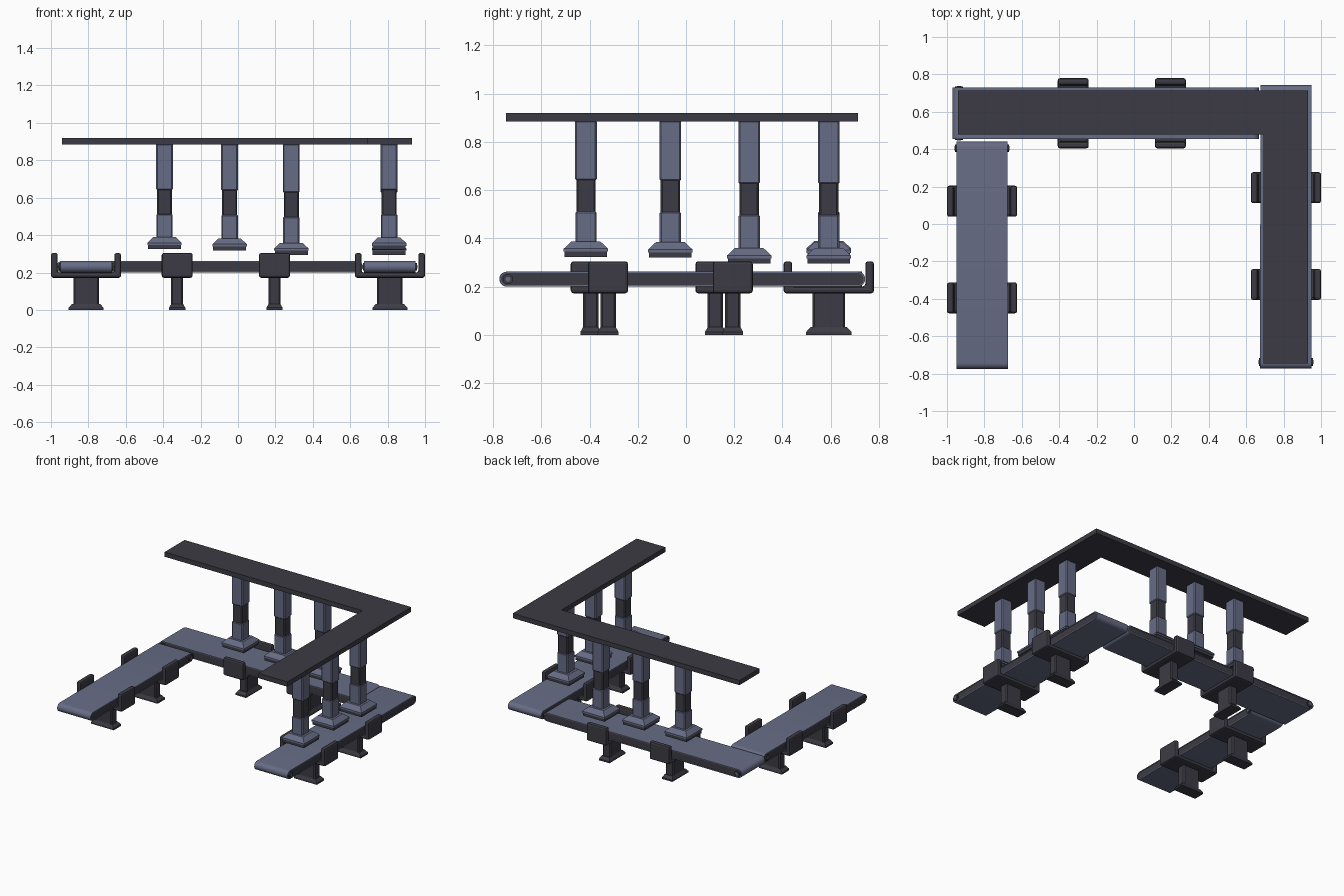
import bpy, bmesh, math
from mathutils import Matrix, Vector

if "Cube" in bpy.data.objects:
    bpy.data.objects.remove(bpy.data.objects["Cube"])


def material(name, rgb):
    m = bpy.data.materials.new(name)
    m.diffuse_color = (*rgb, 1)
    m.use_nodes = True
    m.node_tree.nodes["Principled BSDF"].inputs["Base Color"].default_value = m.diffuse_color
    return m


BLUE = material("slate_blue", (0.135, 0.150, 0.235))
DARK = material("charcoal", (0.046, 0.044, 0.058))


def finish(name, bm, mat, matrix=Matrix(), bevel=0, segments=1, smooth=False):
    bmesh.ops.recalc_face_normals(bm, faces=bm.faces)
    me = bpy.data.meshes.new(name)
    bm.to_mesh(me)
    bm.free()
    ob = bpy.data.objects.new(name, me)
    bpy.context.collection.objects.link(ob)
    me.materials.append(mat)
    ob.matrix_world = matrix
    if bevel:
        mod = ob.modifiers.new("bevel", 'BEVEL')
        mod.width, mod.segments = bevel, segments
        mod.limit_method = 'ANGLE'
        mod.angle_limit = math.radians(40)
    if smooth:
        bpy.context.view_layer.objects.active = ob
        ob.select_set(True)
        bpy.ops.object.shade_smooth_by_angle(angle=math.radians(35))
        ob.select_set(False)
    return ob


def stack(name, levels, mat, matrix, bevel=0):
    """Rectangular loft: levels are (size x, size y, z)."""
    bm = bmesh.new()
    rings = [[bm.verts.new((sx * w / 2, sy * d / 2, z))
              for sx, sy in ((-1, -1), (1, -1), (1, 1), (-1, 1))] for w, d, z in levels]
    bm.faces.new(rings[0])
    bm.faces.new(rings[-1])
    for a, b in zip(rings, rings[1:]):
        for i in range(4):
            j = (i + 1) % 4
            bm.faces.new((a[i], a[j], b[j], b[i]))
    return finish(name, bm, mat, matrix, bevel)


def extrude(name, points, vec, mat, matrix=Matrix(), **kw):
    bm = bmesh.new()
    face = bm.faces.new([bm.verts.new(p) for p in points])
    new = bmesh.ops.extrude_face_region(bm, geom=[face])["geom"]
    bmesh.ops.translate(bm, vec=vec, verts=[v for v in new if isinstance(v, bmesh.types.BMVert)])
    return finish(name, bm, mat, matrix, **kw)


def stadium(length, r, n=10):
    """Rounded belt loop in the local XZ plane."""
    c = length / 2 - r
    pts = []
    for side in (1, -1):
        for i in range(n + 1):
            a = -math.pi / 2 + math.pi * i / n
            pts.append((side * (c + r * math.cos(a)), side * r * math.sin(a)))
    return pts


BELT_Z, BELT_R, BELT_W = 0.231, 0.031, 0.275


def conveyor(label, matrix, length, supports):
    """Conveyor running along local X; its capped rollers are at the -X end."""
    at = matrix @ Matrix.Translation((0, 0, BELT_Z))
    # belt loop: hollow band
    bm = bmesh.new()
    outer, inner = stadium(length, BELT_R), stadium(length - 0.012, BELT_R - 0.006)
    loops = [[bm.verts.new((x, y, z)) for x, z in pts]
             for y in (-BELT_W / 2, BELT_W / 2) for pts in (outer, inner)]
    n = len(outer)
    for a, b in ((0, 1), (2, 3), (0, 2), (1, 3)):
        for i in range(n):
            j = (i + 1) % n
            bm.faces.new((loops[a][i], loops[a][j], loops[b][j], loops[b][i]))
    finish(label + "_belt", bm, BLUE, at, smooth=True)
    # frame filling the loop
    w = BELT_W - 0.006
    extrude(label + "_frame", [(x, -w / 2, z) for x, z in stadium(length - 0.012, BELT_R - 0.006)],
            (0, w, 0), DARK, at, smooth=True)
    # roller with end bolts
    for part, r, span, sides, mat in (("roller", 0.021, 0.288, 20, DARK), ("roller_bolt", 0.011, 0.292, 6, BLUE)):
        pts = [(-length / 2 + 0.035 + r * math.cos(math.tau * i / sides), -span / 2,
                r * math.sin(math.tau * i / sides)) for i in range(sides)]
        extrude(f"{label}_{part}", pts, (0, span, 0), mat, at, smooth=sides > 6)
    # U-shaped cradles on pedestal legs
    for i, x in enumerate(supports):
        at = matrix @ Matrix.Translation((x, 0, 0))
        h, t = 0.1875, 0.036
        u = [(-h, .172), (h, .172), (h, .305), (h - t, .305), (h - t, .2),
             (t - h, .2), (t - h, .305), (-h, .305)]
        extrude(f"{label}_cradle_{i}", [(-0.083, y, z) for y, z in u], (0.166, 0, 0),
                DARK, at, bevel=0.012, segments=2)
        stack(f"{label}_leg_{i}", [(.064, .136, .02), (.064, .136, .18)], DARK, at, 0.008)
        stack(f"{label}_foot_{i}", [(.086, .188, 0), (.086, .188, .012), (.064, .15, .032)], DARK, at)


def place(x, y, deg=0):
    return Matrix.Translation((x, y, 0)) @ Matrix.Rotation(math.radians(deg), 4, 'Z')


# three conveyors in a U
conveyor("left", place(-0.8125, -0.167, -90), 1.214, (0.047, -0.29) and (-0.289, 0.228))
conveyor("back", place(-0.152, 0.592, 0), 1.638, (-0.173, 0.347))
conveyor("right", place(0.8125, -0.015, 90), 1.516, (-0.308, 0.209))

# overhead L-shaped beam
extrude("overhead_beam", [(x, y, 0.885) for x, y in (
    (-0.94, 0.478), (0.692, 0.478), (0.692, -0.747), (0.93, -0.747), (0.93, 0.713), (-0.94, 0.713))],
    (0, 0, 0.035), DARK)

# telescopic presses hanging from the beam: x, y, underside height
presses = ((-0.393, 0.592, 0.325), (-0.045, 0.592, 0.318), (0.285, 0.592, 0.295),
           (0.808, -0.415, 0.323), (0.808, -0.065, 0.320), (0.808, 0.262, 0.295))
for i, (x, y, z) in enumerate(presses):
    at = place(x, y)
    mid = 0.640 - (0.325 - z) * 0.5
    stack(f"press_upper_{i}", [(.09, .09, mid), (.09, .09, .89)], BLUE, at, 0.007)
    stack(f"press_sleeve_{i}", [(.08, .08, mid - .135), (.08, .08, mid + .01)], DARK, at, 0.007)
    stack(f"press_lower_{i}", [(.088, .088, z + .05), (.088, .088, mid - .126)], BLUE, at, 0.007)
    stack(f"press_head_{i}", [(.184, .184, z + .022), (.184, .184, z + .034), (.12, .12, z + .064)], BLUE, at)
    stack(f"press_plate_{i}", [(.176, .176, z), (.176, .176, z + .023)], DARK, at)
